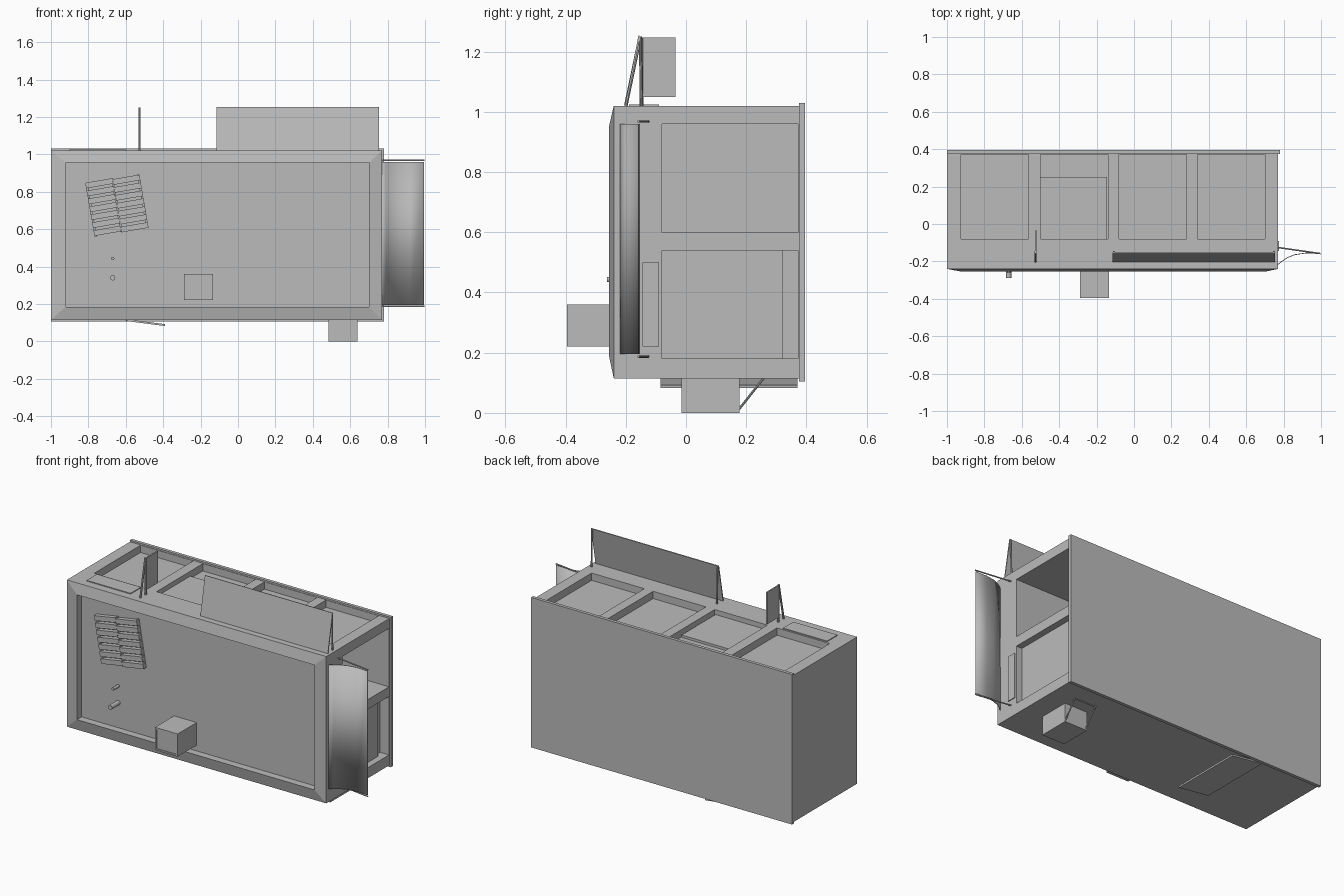
import bpy
import bmesh
import math
from mathutils import Vector, Matrix

if "Cube" in bpy.data.objects:
    bpy.data.objects.remove(bpy.data.objects["Cube"])

grey = bpy.data.materials.new("plain grey")
grey.use_nodes = True
grey.diffuse_color = (0.5, 0.5, 0.5, 1)
grey.node_tree.nodes["Principled BSDF"].inputs["Base Color"].default_value = (0.5, 0.5, 0.5, 1)


def finish(name, bm):
    bmesh.ops.recalc_face_normals(bm, faces=bm.faces)
    mesh = bpy.data.meshes.new(name)
    bm.to_mesh(mesh)
    bm.free()
    mesh.materials.append(grey)
    obj = bpy.data.objects.new(name, mesh)
    bpy.context.collection.objects.link(obj)
    return obj


def box(name, xs, ys, zs):
    bm = bmesh.new()
    bmesh.ops.create_cube(bm, size=1)
    for v in bm.verts:
        v.co = [(r[0] + r[1]) / 2 + c * (r[1] - r[0]) for c, r in zip(v.co, (xs, ys, zs))]
    return finish(name, bm)


def rod(name, a, b, radius, sides=8):
    a, b = Vector(a), Vector(b)
    bm = bmesh.new()
    turn = (b - a).to_track_quat('Z', 'Y').to_matrix().to_4x4()
    bmesh.ops.create_cone(bm, cap_ends=True, segments=sides, radius1=radius, radius2=radius,
                          depth=(b - a).length, matrix=Matrix.Translation((a + b) / 2) @ turn)
    return finish(name, bm)


def sheet(name, path, shift, thickness):
    """Thin plate: a path swept along a straight shift."""
    bm = bmesh.new()
    rows = [[bm.verts.new(p), bm.verts.new(Vector(p) + Vector(shift))] for p in path]
    for (a, b), (c, d) in zip(rows, rows[1:]):
        bm.faces.new((a, b, d, c))
    obj = finish(name, bm)
    mod = obj.modifiers.new("thickness", 'SOLIDIFY')
    mod.thickness = thickness
    mod.offset = 0
    return obj


# Body: nested rectangles give the sloped bezel and the sunken front panel
outer, inner = (-1, 0.77, 0.115, 1.02), (-0.92, 0.70, 0.185, 0.955)
bm = bmesh.new()
loops = []
for (x0, x1, z0, z1), y in ((outer, 0.38), (outer, -0.24), (inner, -0.255), (inner, -0.21)):
    loops.append([bm.verts.new((x, y, z)) for x, z in ((x0, z0), (x1, z0), (x1, z1), (x0, z1))])
for a, b in zip(loops, loops[1:]):
    for i in range(4):
        j = (i + 1) % 4
        bm.faces.new((a[i], a[j], b[j], b[i]))
bm.faces.new(loops[0])
bm.faces.new(loops[-1])
body = finish("body", bm)

# Bays cut into the top and the right-hand end
bay_y = (-0.08, 0.372)
cutters = [box("bay_cutter", (x, x + 0.36), bay_y, (0.975, 1.1)) for x in (-0.925, -0.5, -0.08, 0.34)]
cutters.append(box("bay_cutter", (0.345, 0.9), bay_y, (0.60, 0.96)))
cutters.append(box("bay_cutter", (0.71, 0.9), bay_y, (0.18, 0.54)))
for c in cutters:
    mod = body.modifiers.new("bay", 'BOOLEAN')
    mod.operation = 'DIFFERENCE'
    mod.solver = 'EXACT'
    mod.object = c
bpy.context.view_layer.update()
cut = bpy.data.meshes.new_from_object(body.evaluated_get(bpy.context.evaluated_depsgraph_get()))
body.modifiers.clear()
body.data = cut
for c in cutters:
    bpy.data.objects.remove(c)

# Back plate and flush covers
box("back_plate", (-1, 0.78), (0.375, 0.395), (0.105, 1.03))
box("bay_cover", (-0.5, -0.145), (-0.08, 0.25), (0.97, 0.99))
box("end_bay_cover", (0.70, 0.73), (-0.08, 0.32), (0.18, 0.54))
box("end_small_cover", (0.765, 0.775), (-0.145, -0.09), (0.22, 0.5))
box("top_small_cover", (-0.9, -0.6), (-0.19, -0.09), (1.015, 1.025))

# Front fittings
for x0, x1, z0, z1 in ((-0.29, -0.28, 0.22, 0.36), (-0.145, -0.135, 0.22, 0.36),
                       (-0.29, -0.135, 0.22, 0.23), (-0.29, -0.135, 0.35, 0.36)):
    box("front_box_rim", (x0, x1), (-0.395, -0.2), (z0, z1))
box("front_box", (-0.285, -0.14), (-0.39, -0.2), (0.225, 0.355))
rod("large_peg", (-0.67, -0.2, 0.34), (-0.67, -0.29, 0.34), 0.014, 16)
rod("small_peg", (-0.67, -0.2, 0.443), (-0.67, -0.262, 0.443), 0.009, 16)

# Tilted slatted grille
tilt = Matrix.Translation((-0.6475, 0, 0.7275)) @ Matrix.Rotation(math.radians(-9.8), 4, 'Y')
for row in range(7):
    z = (row - 3) * 0.043
    for side in (-1, 1):
        mid = side * 0.0735
        dz = z - side * 0.003
        slat = box("grille_slat", (mid - 0.073, mid + 0.073), (-0.237, -0.205), (dz - 0.015, dz + 0.015))
        slat.data.transform(tilt)
for x in (-0.14, 0, 0.14):
    rail = box("grille_rail", (x - 0.006, x + 0.006), (-0.222, -0.205), (-0.145, 0.145))
    rail.data.transform(tilt)

# Curved end visor with its stays
visor = sheet("end_visor", [(0.765, -0.22, 0.195), (0.79, -0.2, 0.195), (0.82, -0.18, 0.195),
                            (0.86, -0.164, 0.195), (0.92, -0.155, 0.195), (0.995, -0.158, 0.195)],
              (0, 0, 0.765), 0.004)
for p in visor.data.polygons:
    p.use_smooth = True
for z in (0.187, 0.968):
    rod("visor_stay", (0.765, -0.125, z), (0.997, -0.158, z), 0.004)
    rod("visor_hinge", (0.765, -0.215, z), (0.765, -0.125, z), 0.004)

# Long raised flap on the top
sheet("top_flap", [(-0.115, -0.2, 1.02), (-0.115, -0.155, 1.253)], (0.87, 0, 0), 0.006)
for x in (-0.108, 0.748):
    rod("flap_stay", (x, -0.148, 1.02), (x, -0.152, 1.25), 0.005)

# Small upright vane on the top
box("vane", (-0.53, -0.522), (-0.15, -0.035), (1.05, 1.247))
rod("vane_stay", (-0.526, -0.2, 1.02), (-0.526, -0.152, 1.25), 0.006)
rod("vane_post", (-0.526, -0.148, 1.02), (-0.526, -0.148, 1.247), 0.006)

# Underside foot with braces, and the lowered hatch
box("foot", (0.485, 0.64), (-0.015, 0.178), (0, 0.12))
for x in (0.49, 0.635):
    rod("foot_brace", (x, 0.176, 0.012), (x, 0.26, 0.118), 0.004)
rod("foot_brace_bar", (0.49, 0.255, 0.114), (0.635, 0.255, 0.114), 0.004)
sheet("bottom_hatch", [(-0.6, -0.085, 0.114), (-0.39, -0.085, 0.087)], (0, 0.455, 0), 0.01)
